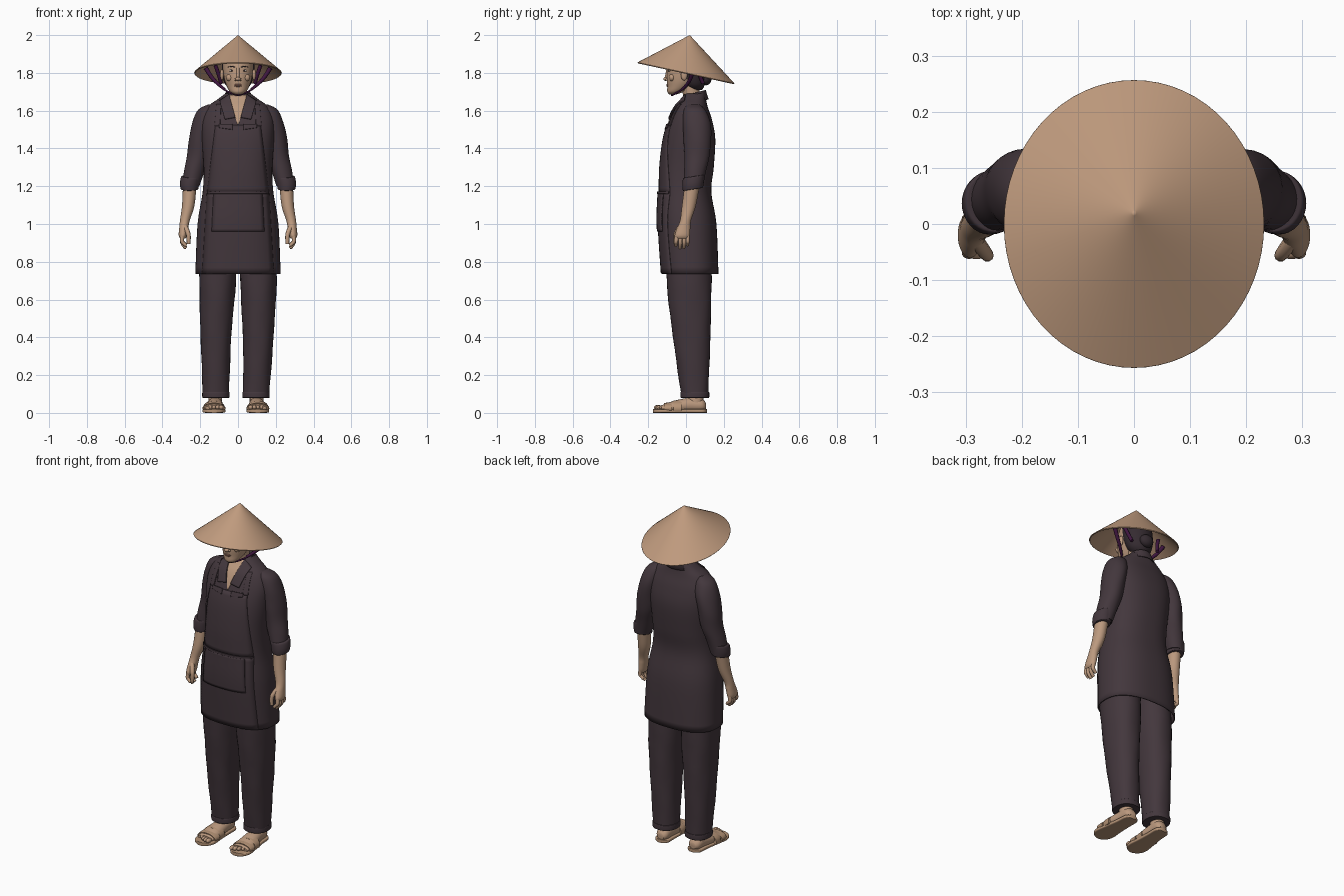
import bpy, bmesh
from math import sin, cos, pi, radians, copysign

if "Cube" in bpy.data.objects:
    bpy.data.objects.remove(bpy.data.objects["Cube"])


def material(name, rgb):
    m = bpy.data.materials.new(name)
    m.use_nodes = True
    m.diffuse_color = (*rgb, 1)
    m.node_tree.nodes["Principled BSDF"].inputs["Base Color"].default_value = (*rgb, 1)
    return m


STRAW = material("straw tan", (.53, .33, .21))
SKIN = material("warm skin", (.50, .32, .21))
CLOTH = material("dark plum cloth", (.056, .038, .046))
HAIR = material("dark hair", (.035, .024, .03))
RIBBON = material("purple ribbon", (.05, .008, .05))
SANDAL = material("sandal tan", (.46, .29, .18))
LIP = material("lip", (.36, .18, .13))
EYE = material("eye white", (.55, .48, .42))


def finish(name, bm, mat, thick=0):
    bmesh.ops.recalc_face_normals(bm, faces=bm.faces[:])
    me = bpy.data.meshes.new(name)
    bm.to_mesh(me)
    bm.free()
    me.materials.append(mat)
    me.shade_smooth()
    me.set_sharp_from_angle(angle=radians(45))
    ob = bpy.data.objects.new(name, me)
    bpy.context.collection.objects.link(ob)
    if thick:
        mod = ob.modifiers.new("thickness", "SOLIDIFY")
        mod.thickness = thick
    return ob


def smooth_rings(rings, steps=5):
    """Catmull-Rom interpolation through (cx, cy, z, rx, ry) sections."""
    p = [rings[0]] + list(rings) + [rings[-1]]
    out = []
    for i in range(1, len(p) - 2):
        for k in range(steps):
            t = k / steps
            out.append([.5 * (2 * b + (c - a) * t + (2 * a - 5 * b + 4 * c - d) * t * t
                              + (3 * b - a - 3 * c + d) * t ** 3)
                        for a, b, c, d in zip(*p[i - 1:i + 3])])
    return out + [list(rings[-1])]


def loft(name, rings, mat, power=2, sides=32, caps=(1, 1), thick=0, tilt=0, fold=0,
         along_y=False, floor=None):
    bm, loops = bmesh.new(), []
    for cx, cy, z, rx, ry in smooth_rings(rings):
        loop = []
        for i in range(sides):
            a = 2 * pi * i / sides
            f = 1 + fold * (sin(3 * a + 31 * z) + .6 * sin(5 * a - 17 * z))
            dx = copysign(abs(cos(a)) ** (2 / power), cos(a)) * rx * f
            dy = copysign(abs(sin(a)) ** (2 / power), sin(a)) * ry * f
            co = (cx + dx, cy + dy, z + tilt * dy)
            if along_y:
                co = (co[0], co[2], max(co[1], floor or 0))
            loop.append(bm.verts.new(co))
        loops.append(loop)
    for lo, hi in zip(loops, loops[1:]):
        for i in range(sides):
            j = (i + 1) % sides
            bm.faces.new((lo[i], lo[j], hi[j], hi[i]))
    for use, loop in zip(caps, (loops[0], loops[-1])):
        if use:
            bm.faces.new(loop)
    return finish(name, bm, mat, thick)


def front_y(rings, power, x, z):
    """Depth of the front of a lofted body at x, z."""
    dense = smooth_rings(rings)
    for a, b in zip(dense, dense[1:]):
        if min(a[2], b[2]) <= z <= max(a[2], b[2]):
            t = (z - a[2]) / (b[2] - a[2])
            cx, cy, _, rx, ry = [u + (v - u) * t for u, v in zip(a, b)]
            return cy - ry * max(0, 1 - min(1, abs((x - cx) / rx)) ** power) ** (1 / power)
    return 0


def patch(name, corners, mat, lift=.005, thick=.006, n=14):
    """Cloth panel laid on the torso, from four (x, z) corners."""
    (ax, az), (bx, bz), (cx, cz), (dx, dz) = corners
    bm, grid = bmesh.new(), []
    for i in range(n + 1):
        u, row = i / n, []
        for k in range(n + 1):
            v = k / n
            x = (ax * (1 - u) + bx * u) * (1 - v) + (dx * (1 - u) + cx * u) * v
            z = (az * (1 - u) + bz * u) * (1 - v) + (dz * (1 - u) + cz * u) * v
            row.append(bm.verts.new((x, front_y(TORSO, 2.4, x, z) - lift, z)))
        grid.append(row)
    for i in range(n):
        for k in range(n):
            bm.faces.new((grid[i][k], grid[i + 1][k], grid[i + 1][k + 1], grid[i][k + 1]))
    return finish(name, bm, mat, thick)


def blob(name, loc, size, mat):
    bm = bmesh.new()
    bmesh.ops.create_uvsphere(bm, u_segments=16, v_segments=10, radius=1)
    for v in bm.verts:
        v.co = [c + p * s for c, p, s in zip(loc, v.co, size)]
    return finish(name, bm, mat)


def tube(name, points, radius, mat, tip=1):
    cu = bpy.data.curves.new(name, "CURVE")
    cu.dimensions, cu.bevel_depth, cu.bevel_resolution, cu.use_fill_caps = "3D", radius, 3, True
    sp = cu.splines.new("NURBS")
    sp.points.add(len(points) - 1)
    sp.use_endpoint_u, sp.order_u = True, 3
    for i, (p, q) in enumerate(zip(sp.points, points)):
        p.co = (*q, 1)
        p.radius = 1 + (tip - 1) * i / (len(points) - 1)
    cu.materials.append(mat)
    ob = bpy.data.objects.new(name, cu)
    bpy.context.collection.objects.link(ob)


# Conical straw hat, tipped back
loft("straw_hat", [(0, .02 * (1 - f), 2 - .2 * f, .232 * f, .2565 * f)
                   for f in (.01, .1, .4, .7, .95, 1)],
     STRAW, sides=64, caps=(1, 0), thick=.006, tilt=-.2165)

# Tunic body and the apron panels laid over it
TORSO = [(0, .022, .735, .226, .150), (0, .008, 1.0, .214, .153), (0, -.003, 1.17, .187, .137),
         (0, .005, 1.3, .182, .142), (0, .018, 1.45, .192, .137), (0, .025, 1.55, .190, .113),
         (0, .03, 1.62, .160, .085), (0, .042, 1.66, .108, .064), (0, .05, 1.69, .068, .054)]
loft("tunic", TORSO, CLOTH, power=2.4, sides=64, caps=(0, 1), thick=.006)
patch("apron_skirt", [(-.19, .738), (.19, .738), (.165, 1.17), (-.165, 1.17)], CLOTH)
patch("apron_bib", [(-.165, 1.165), (.165, 1.165), (.12, 1.525), (-.12, 1.525)], CLOTH)
patch("apron_pocket", [(-.14, .96), (.14, .96), (.13, 1.165), (-.13, 1.165)], CLOTH, lift=.011)
patch("waist_seam", [(-.165, 1.160), (.165, 1.160), (.165, 1.172), (-.165, 1.172)], CLOTH, lift=.013)
patch("open_neck", [(-.05, 1.682), (.05, 1.682), (.004, 1.53), (-.004, 1.53)], SKIN, lift=.003, thick=.002)
for s, side in ((1, "left"), (-1, "right")):
    patch(side + "_apron_strap", [(s * .095, 1.52), (s * .125, 1.52), (s * .115, 1.635), (s * .09, 1.635)], CLOTH)
    patch(side + "_collar_flap", [(s * .048, 1.688), (s * .098, 1.655), (s * .07, 1.555), (s * .014, 1.565)],
          CLOTH, lift=.011)
    patch(side + "_chest_pocket_flap", [(s * .03, 1.50), (s * .10, 1.51), (s * .10, 1.53), (s * .03, 1.53)],
          CLOTH, lift=.009)

# Standing collar wrapped around the back of the neck
bm, rows = bmesh.new(), []
for i in range(25):
    a = radians(-40 + 260 * i / 24)
    rise = .5 + .5 * sin(a)
    rows.append([bm.verts.new((r * cos(a), .048 + .85 * r * sin(a), z))
                 for r, z in ((.085, 1.645 + .015 * rise), (.066, 1.68 + .03 * rise), (.06, 1.67 + .02 * rise))])
for p, q in zip(rows, rows[1:]):
    for k in range(2):
        bm.faces.new((p[k], q[k], q[k + 1], p[k + 1]))
finish("collar_stand", bm, CLOTH, .005)

# Neck, head and hair
loft("neck", [(0, .035, 1.6, .05, .045), (0, .03, 1.68, .047, .045), (0, .015, 1.76, .048, .05)], SKIN)
HEAD = [(0, -.07, 1.686, .018, .018), (0, -.055, 1.70, .042, .044), (0, -.032, 1.73, .06, .067),
        (0, -.016, 1.77, .073, .086), (0, -.007, 1.82, .079, .092), (0, -.002, 1.87, .077, .088),
        (0, .002, 1.91, .058, .068), (0, .01, 1.93, .02, .025)]
loft("head", HEAD, SKIN)
loft("hair", [(0, .05, 1.71, .035, .035), (0, .045, 1.74, .068, .055), (0, .033, 1.80, .085, .073),
              (0, .022, 1.87, .083, .08), (0, .015, 1.905, .066, .073), (0, .015, 1.93, .02, .03)], HAIR, fold=.01)
blob("hair_bun", (0, .105, 1.77), (.042, .03, .036), HAIR)
blob("nose_tip", (0, -.108, 1.768), (.014, .012, .010), SKIN)
tube("nose_bridge", [(0, -.094, 1.825), (0, -.101, 1.79), (0, -.106, 1.767)], .009, SKIN)
for z, w in ((1.737, .022), (1.730, .018)):
    blob("lip", (0, front_y(HEAD, 2, 0, z) + .001, z), (w, .005, .0045), LIP)
for s, side in ((1, "left"), (-1, "right")):
    y = front_y(HEAD, 2, .033, 1.812)
    blob(side + "_eye", (s * .033, y + .003, 1.812), (.013, .005, .006), EYE)
    blob(side + "_iris", (s * .033, y - .001, 1.812), (.005, .003, .005), HAIR)
    tube(side + "_brow", [(s * x, front_y(HEAD, 2, x, z), z)
                          for x, z in ((.016, 1.83), (.035, 1.838), (.054, 1.83))], .003, HAIR, .5)
    blob(side + "_nostril", (s * .012, -.1, 1.765), (.008, .009, .007), SKIN)
    blob(side + "_cheek", (s * .042, -.074, 1.775), (.022, .016, .02), SKIN)
    blob(side + "_ear", (s * .085, -.01, 1.79), (.01, .018, .03), SKIN)
    # Hat ribbons and chin cord
    tube(side + "_ribbon", [(s * .17, .04, 1.825), (s * .145, .03, 1.78), (s * .10, .005, 1.735),
                            (s * .07, -.02, 1.712)], .012, RIBBON, .6)
    tube(side + "_ribbon_tail", [(s * .12, .06, 1.84), (s * .10, .07, 1.79), (s * .09, .09, 1.745)], .010, RIBBON)
    tube(side + "_chin_cord", [(s * .075, -.015, 1.715), (s * .05, -.05, 1.693), (0, -.075, 1.682)], .005, RIBBON)

# Arms, hands, legs and feet
for s, side in ((1, "left"), (-1, "right")):
    loft(side + "_sleeve", [(s * .14, .04, 1.632, .02, .03), (s * .16, .046, 1.605, .05, .056),
                            (s * .178, .055, 1.54, .062, .073), (s * .20, .06, 1.45, .060, .073),
                            (s * .212, .058, 1.36, .058, .066), (s * .232, .048, 1.28, .054, .058),
                            (s * .25, .04, 1.2, .046, .052)], CLOTH, fold=.012)
    loft(side + "_cuff", [(s * .246, .041, 1.252, .046, .05), (s * .25, .04, 1.248, .052, .056),
                          (s * .256, .037, 1.215, .051, .056), (s * .257, .036, 1.187, .047, .053),
                          (s * .257, .036, 1.183, .042, .048)], CLOTH, tilt=.15)
    loft(side + "_forearm", [(s * .255, .035, 1.22, .036, .04), (s * .263, .016, 1.1, .033, .037),
                             (s * .281, -.002, 1.02, .026, .029), (s * .287, -.012, .98, .024, .035),
                             (s * .292, -.02, .94, .022, .040), (s * .292, -.02, .922, .014, .034)], SKIN)
    for i, (y, tip) in enumerate(((-.052, .885), (-.031, .872), (-.010, .874), (.009, .888))):
        tube(f"{side}_finger_{i + 1}", [(s * .292, y * .9, .945), (s * .30, y, .91), (s * .288, y, tip + .012),
                                        (s * .275, y - .002, tip)], .0115, SKIN, .75)
    tube(side + "_thumb", [(s * .284, -.025, .99), (s * .265, -.052, .96), (s * .260, -.057, .925),
                           (s * .262, -.056, .895)], .014, SKIN, .7)

    loft(side + "_trouser_leg", [(s * .106 - .011, .047, .082, .068, .072), (s * .107 - .01, .045, .12, .070, .074),
                                 (s * .112 - .005, .03, .4, .081, .099), (s * .108, .016, .7, .097, .119),
                                 (s * .105, .01, .95, .098, .12)], CLOTH, power=2.2, fold=.012)
    loft(side + "_trouser_hem", [(s * .106 - .011, .047, z, .068 + g, .072 + g)
                                 for z, g in ((.08, 0), (.083, .004), (.108, .004), (.111, 0))], CLOTH, power=2.2)
    fx = s * .114 - .011
    loft(side + "_ankle", [(fx - s * .005, .05, z, .036, .042) for z in (.03, .08, .13)], SKIN)
    loft(side + "_foot", [(fx - s * .008, .035, .105, .02, .018), (fx - s * .007, .04, .085, .036, .034),
                          (fx - s * .005, .042, .03, .040, .040), (fx, .035, -.04, .048, .035),
                          (fx + s * .002, .028, -.10, .053, .024), (fx + s * .002, .024, -.13, .046, .016)],
         SKIN, along_y=True, floor=.012)
    loft(side + "_sandal_sole", [(fx - s * .008, .01, .11, .02, .01), (fx - s * .007, .01, .09, .042, .01),
                                 (fx - s * .005, .01, .03, .045, .01), (fx, .01, -.05, .053, .01),
                                 (fx + s * .002, .01, -.12, .060, .01), (fx + s * .002, .01, -.16, .044, .01),
                                 (fx + s * .002, .01, -.176, .015, .01)], SANDAL, power=5, along_y=True)
    for name, y, w, h in (("front", -.095, .058, .028), ("rear", -.045, .055, .040)):
        loft(f"{side}_{name}_sandal_band", [(fx + s * .002, .024, y + d, w + g, h + g)
                                            for d, g in ((-.021, -.003), (-.018, .001), (.018, .003), (.021, 0))],
             SANDAL, along_y=True, floor=.008)
    for i in range(5):
        blob(f"{side}_toe_{i + 1}", (fx + s * (-.036 + .019 * i), -.148 + .004 * i * i * .6, .029),
             (.013 - .0012 * i, .022 - .002 * i, .013 - .001 * i), SKIN)
